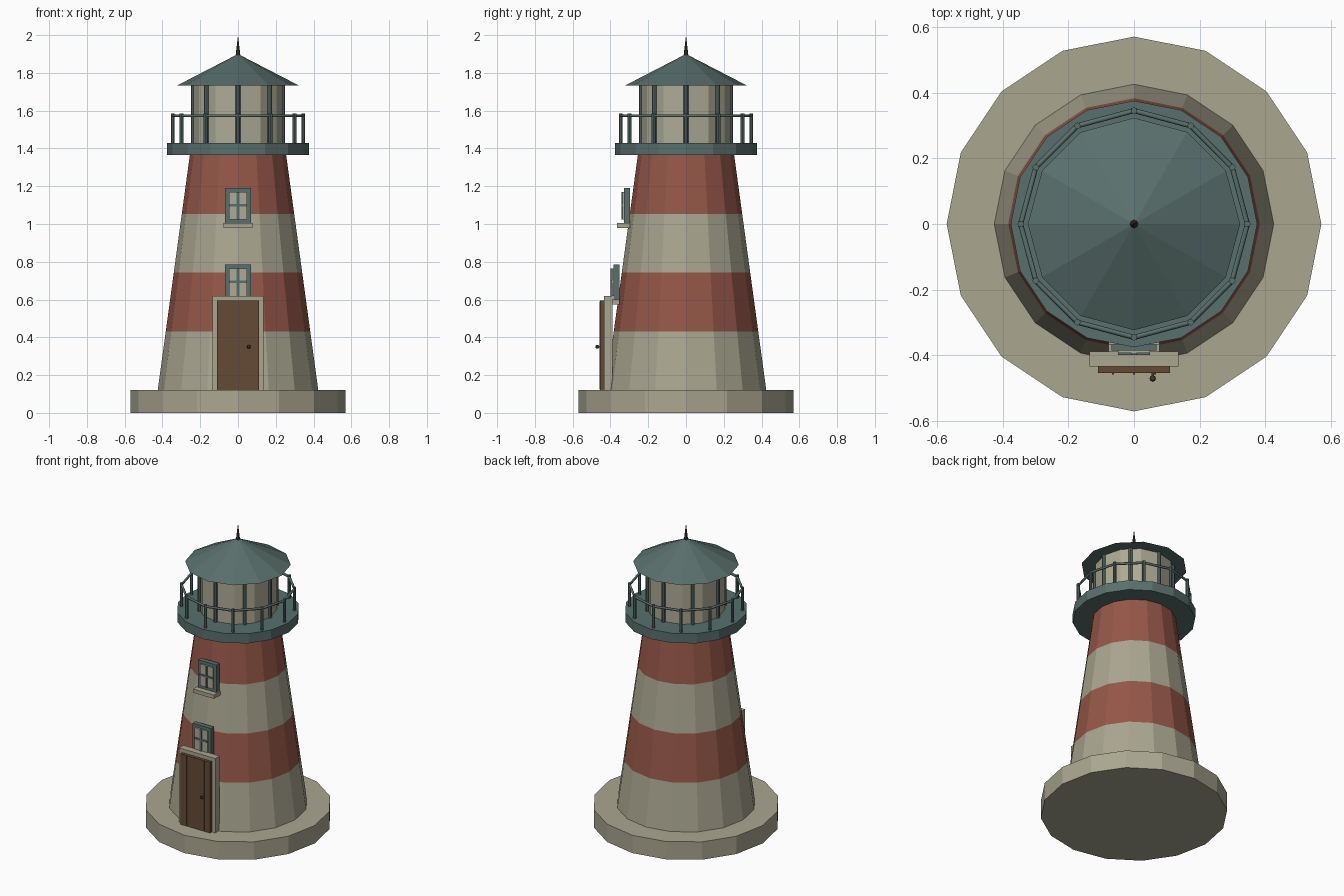
import bpy, bmesh
from math import sin, cos, pi
from mathutils import Matrix, Vector

if "Cube" in bpy.data.objects:
    bpy.data.objects.remove(bpy.data.objects["Cube"])


def material(name, r, g, b):
    m = bpy.data.materials.new(name)
    m.use_nodes = True
    m.diffuse_color = (r, g, b, 1)
    m.node_tree.nodes["Principled BSDF"].inputs["Base Color"].default_value = (r, g, b, 1)
    return m


CREAM = material("cream stone", 0.40, 0.38, 0.28)
RED = material("brick red", 0.30, 0.095, 0.065)
SLATE = material("slate green", 0.10, 0.16, 0.15)
GLASS = material("pale glass", 0.42, 0.40, 0.30)
WOOD = material("door brown", 0.13, 0.068, 0.037)
BRONZE = material("dark bronze", 0.07, 0.04, 0.025)


def finish(name, bm, *mats):
    mesh = bpy.data.meshes.new(name)
    bmesh.ops.recalc_face_normals(bm, faces=bm.faces)
    bm.to_mesh(mesh)
    bm.free()
    for m in mats:
        mesh.materials.append(m)
    ob = bpy.data.objects.new(name, mesh)
    bpy.context.collection.objects.link(ob)
    return ob


def add_cone(bm, sides, r1, r2, z1, z2, x=0, y=0):
    bmesh.ops.create_cone(bm, cap_ends=True, segments=sides, radius1=r1, radius2=r2,
                          depth=z2 - z1, matrix=Matrix.Translation((x, y, (z1 + z2) / 2)))


def cone(name, mat, *args):
    bm = bmesh.new()
    add_cone(bm, *args)
    return finish(name, bm, mat)


def box(name, mat, x1, x2, y1, y2, z1, z2):
    bm = bmesh.new()
    centre = Vector((x1 + x2, y1 + y2, z1 + z2)) / 2
    bmesh.ops.create_cube(bm, size=1, matrix=Matrix.Translation(centre)
                          @ Matrix.Diagonal((x2 - x1, y2 - y1, z2 - z1, 1)))
    return finish(name, bm, mat)


def post_ring(name, mat, count, ring, r, z1, z2):
    bm = bmesh.new()
    for i in range(count):
        a = 2 * pi * i / count
        add_cone(bm, 8, r, r, z1, z2, ring * cos(a), ring * sin(a))
    return finish(name, bm, mat)


# Plinth
cone("plinth", CREAM, 16, 0.57, 0.57, 0, 0.12)

# Tapered tower, cut into four equal bands
bottom, top = 0.12, 1.365
band = (top - bottom) / 4
bm = bmesh.new()
add_cone(bm, 16, 0.425, 0.255, bottom, top)
for i in range(1, 4):
    bmesh.ops.bisect_plane(bm, geom=bm.verts[:] + bm.edges[:] + bm.faces[:],
                           plane_co=(0, 0, bottom + i * band), plane_no=(0, 0, 1))
for f in bm.faces:
    level = int((f.calc_center_median().z - bottom) / band)
    f.material_index = min(max(level, 0), 3) % 2
finish("tower", bm, CREAM, RED)

# Gallery deck, lantern room and roof
cone("gallery_deck", SLATE, 16, 0.375, 0.375, 1.365, 1.43)
cone("lantern_glass", GLASS, 12, 0.238, 0.238, 1.43, 1.735)
post_ring("lantern_bars", SLATE, 8, 0.238, 0.012, 1.43, 1.735)
cone("roof", SLATE, 12, 0.323, 0, 1.733, 1.9)
cone("finial", BRONZE, 8, 0.014, 0, 1.88, 2.0)

# Gallery railing
post_ring("railing_posts", SLATE, 12, 0.345, 0.01, 1.43, 1.585)
curve = bpy.data.curves.new("railing", "CURVE")
curve.dimensions = "3D"
curve.bevel_depth = 0.008
curve.bevel_resolution = 1
spline = curve.splines.new("POLY")
spline.points.add(11)
for i, p in enumerate(spline.points):
    a = 2 * pi * i / 12
    p.co = (0.345 * cos(a), 0.345 * sin(a), 1.573, 1)
spline.use_cyclic_u = True
curve.materials.append(SLATE)
bpy.context.collection.objects.link(bpy.data.objects.new("railing", curve))

# Door with frame, plank strips and knob
box("door_frame", CREAM, -0.135, 0.135, -0.434, -0.388, 0.12, 0.62)
box("door", WOOD, -0.11, 0.11, -0.454, -0.43, 0.12, 0.595)
for i in (-1, 0, 1):
    x = i * 0.064
    box("door_strip", WOOD, x - 0.003, x + 0.003, -0.458, -0.45, 0.125, 0.59)
bm = bmesh.new()
bmesh.ops.create_uvsphere(bm, u_segments=8, v_segments=6, radius=0.01,
                          matrix=Matrix.Translation((0.057, -0.47, 0.35)))
finish("door_knob", bm, BRONZE)
box("knob_stem", BRONZE, 0.053, 0.061, -0.466, -0.45, 0.346, 0.354)


# Windows: frame, pane, glazing bars and sill
def window(y, z):
    box("window_frame", SLATE, -0.069, 0.069, y - 0.032, y, z, z + 0.185)
    box("window_pane", GLASS, -0.048, 0.048, y - 0.04, y - 0.03, z + 0.02, z + 0.165)
    box("window_upright", SLATE, -0.007, 0.007, y - 0.046, y - 0.03, z + 0.02, z + 0.165)
    box("window_crossbar", SLATE, -0.048, 0.048, y - 0.046, y - 0.03, z + 0.088, z + 0.1)
    box("window_sill", CREAM, -0.078, 0.078, y - 0.07, y, z - 0.025, z)


window(-0.296, 1.005)
window(-0.353, 0.6)
